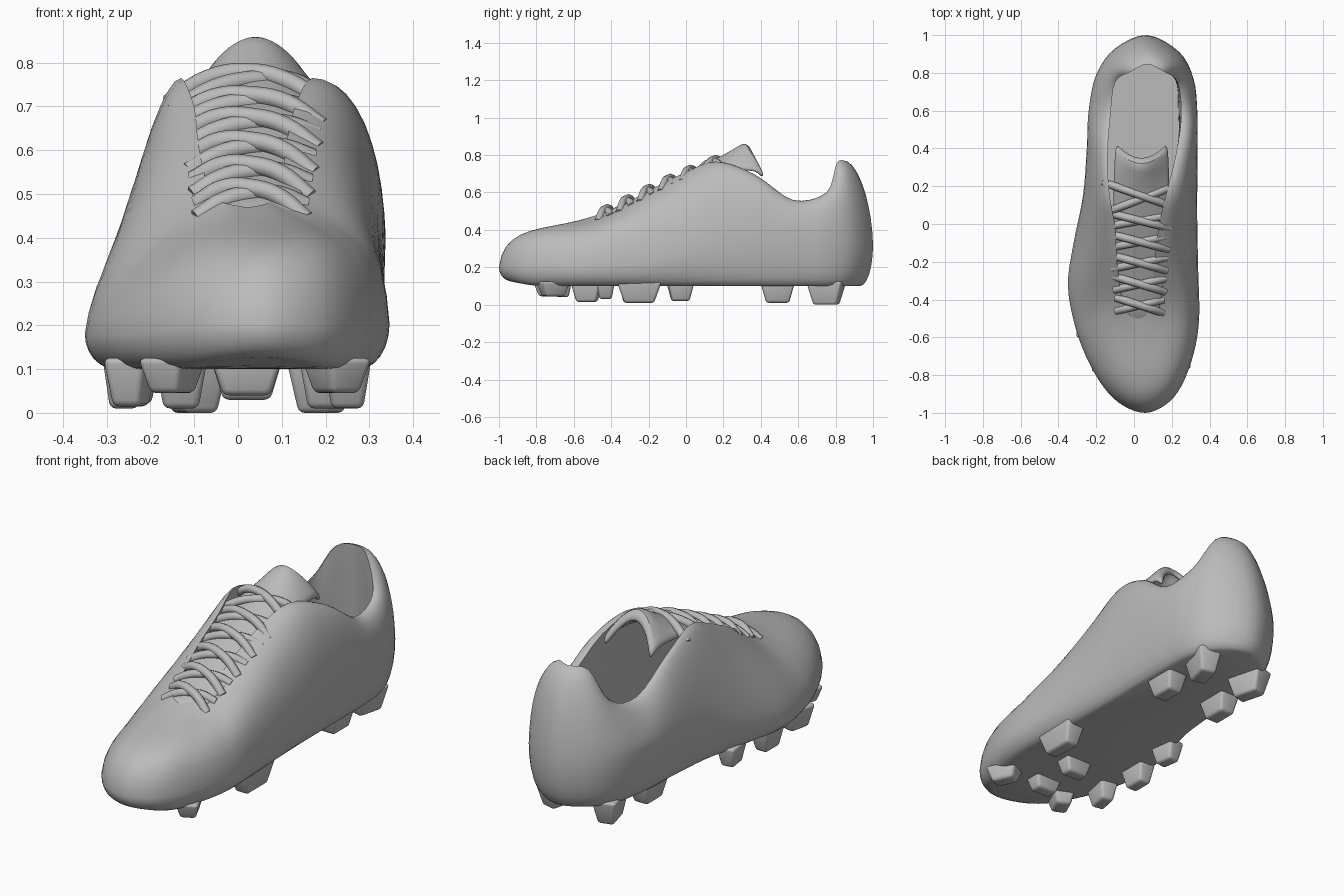
import bpy, bmesh, math
from mathutils import Vector

if "Cube" in bpy.data.objects:
    bpy.data.objects.remove(bpy.data.objects["Cube"])

grey = bpy.data.materials.new("plain_grey")
grey.diffuse_color = (0.5, 0.5, 0.5, 1)
grey.use_nodes = True
grey.node_tree.nodes["Principled BSDF"].inputs["Base Color"].default_value = grey.diffuse_color


def finish(obj, angle=50):
    obj.data.materials.append(grey)
    bpy.ops.object.select_all(action='DESELECT')
    obj.select_set(True)
    bpy.context.view_layer.objects.active = obj
    bpy.ops.object.shade_smooth_by_angle(angle=math.radians(angle))


def mesh_object(name, bm):
    bmesh.ops.recalc_face_normals(bm, faces=bm.faces)
    me = bpy.data.meshes.new(name)
    bm.to_mesh(me)
    bm.free()
    obj = bpy.data.objects.new(name, me)
    bpy.context.collection.objects.link(obj)
    return obj


def catmull(a, b, c, d, t):
    return [0.5 * (2 * q + (r - p) * t + (2 * p - 5 * q + 4 * r - s) * t * t
                   + (3 * q - p - 3 * r + s) * t ** 3) for p, q, r, s in zip(a, b, c, d)]


def bezier(p, t):
    u = 1 - t
    return p[0] * u ** 3 + p[1] * 3 * u * u * t + p[2] * 3 * u * t * t + p[3] * t ** 3


# Columns round the shoe: widest point (x, y, z), then top-edge point (x, y, z)
COLUMNS = [
    (.06, -1, .2, .02, -.50, .47), (.17, -.955, .2, .045, -.495, .473),
    (.25, -.86, .2, .065, -.48, .478),
    (.315, -.69, .2, .08, -.44, .488), (.345, -.5, .2, .10, -.36, .52),
    (.34, -.25, .22, .11, -.2, .61), (.335, 0, .28, .13, -.02, .70),
    (.335, .2, .36, .17, .16, .765), (.337, .4, .40, .22, .36, .70),
    (.335, .6, .40, .25, .57, .56), (.315, .77, .36, .23, .75, .60),
    (.24, .91, .33, .16, .805, .755), (.07, 1, .32, .07, .845, .77),
    (-.10, .93, .33, -.02, .805, .755), (-.2, .79, .36, -.10, .75, .60),
    (-.24, .6, .36, -.125, .57, .56), (-.25, .4, .34, -.14, .36, .69),
    (-.27, .15, .3, -.13, .16, .765), (-.32, -.1, .22, -.10, -.02, .70),
    (-.35, -.32, .18, -.09, -.2, .61), (-.315, -.53, .18, -.07, -.36, .52),
    (-.25, -.71, .18, -.05, -.44, .488), (-.16, -.865, .19, -.025, -.48, .478),
    (-.06, -.96, .2, 0, -.495, .473)]


def column_points(c):
    w, q = Vector(c[:3]), Vector(c[3:])
    inward = (Vector((.04, max(-.6, min(.6, w.y)), w.z)) - w).normalized()
    floor = .1 + .025 * max(0, (-w.y - .8) / .2) ** 2
    pts = []
    # sole edge curling up to the widest line
    for k in range(6):
        a = math.pi / 2 * (1 - k / 6)
        p = w + inward * .07 * (1 - math.cos(a))
        p.z = w.z - (w.z - floor) * math.sin(a)
        pts.append(p)
    # outer wall, fuller at the toe, up to the collar or throat edge
    rise = q.z - w.z
    flat = Vector((w.x - q.x, w.y - q.y, 0))
    toe = max(0, (-w.y - .55) / .45)
    p1 = w - flat * .05 + Vector((0, 0, rise * (.53 + .53 * w.x + .3 * toe)))
    drop = .3 * max(0, min(1, -q.y / .45))
    p2 = q + flat * (.4 + .3 * w.x + .1 * toe) - Vector((0, 0, rise * drop))
    pts += [bezier((w, p1, p2, q), k / 10) for k in range(11)]
    # lining down to the insole
    i = w + inward * .10
    i.z = .2
    low = q.lerp(i, .1) - Vector((0, 0, .06))
    pts += [bezier((q, low, q.lerp(i, .7), i), k / 6) for k in range(1, 7)]
    return pts


# Upper with sole, collar and lining
bm = bmesh.new()
n, sub = len(COLUMNS), 4
cols = []
for i in range(n):
    for s in range(sub):
        c = catmull(*[COLUMNS[(i + k) % n] for k in (-1, 0, 1, 2)], s / sub)
        cols.append([bm.verts.new(p) for p in column_points(c)])
for a, b in zip(cols, cols[1:] + cols[:1]):
    for k in range(len(a) - 1):
        bm.faces.new((a[k], b[k], b[k + 1], a[k + 1]))
bm.faces.new([c[0] for c in cols])
bm.faces.new([c[-1] for c in cols])
bmesh.ops.triangulate(bm, faces=[f for f in bm.faces if len(f.verts) > 4])
finish(mesh_object("upper", bm), 60)

# Tongue: arched sheet (y, z, half width, side drop, side shift back)
TONGUE = [(-.54, .455, .08, .01, 0), (-.35, .53, .12, .02, 0), (-.2, .605, .135, .02, 0),
          (-.03, .695, .15, .03, 0), (.1, .75, .155, .04, .01), (.2, .80, .155, .07, .03),
          (.28, .85, .15, .12, .07), (.32, .873, .145, .16, .09), (.36, .82, .13, .14, .07)]
bm = bmesh.new()
rows = []
for y, z, hw, drop, shift in TONGUE:
    rows.append([bm.verts.new((.04 + hw * u, y + shift * u * u, z - drop * u * u))
                 for u in [k / 6 - 1 for k in range(13)]])
for a, b in zip(rows, rows[1:]):
    for k in range(12):
        bm.faces.new((a[k], a[k + 1], b[k + 1], b[k]))
tongue = mesh_object("tongue", bm)
m = tongue.modifiers.new("thickness", 'SOLIDIFY')
m.thickness = .03
m.offset = -1
m = tongue.modifiers.new("smooth", 'SUBSURF')
m.levels = m.render_levels = 1
finish(tongue, 60)

# Laces: pairs of crossing cords
HEIGHTS = [(-.6, .45), (-.46, .49), (-.29, .57), (-.14, .645), (0, .71), (.16, .76), (.3, .74)]


def top_z(y):
    for (y0, z0), (y1, z1) in zip(HEIGHTS, HEIGHTS[1:]):
        if y <= y1:
            return z0 + (z1 - z0) * (y - y0) / (y1 - y0)


def lace(name, x0, y0, x1, y1, lift):
    cu = bpy.data.curves.new(name, 'CURVE')
    cu.dimensions = '3D'
    cu.bevel_depth = .021
    cu.bevel_resolution = 2
    cu.resolution_u = 5
    cu.use_fill_caps = True
    sp = cu.splines.new('BEZIER')
    sp.bezier_points.add(4)
    for k, bp in enumerate(sp.bezier_points):
        t = k / 4
        y = y0 + (y1 - y0) * t
        bp.co = (x0 + (x1 - x0) * t, y, top_z(y) - .045 + lift * math.sin(math.pi * t) ** .6)
        bp.handle_left_type = bp.handle_right_type = 'AUTO'
    obj = bpy.data.objects.new(name, cu)
    bpy.context.collection.objects.link(obj)
    bpy.ops.object.select_all(action='DESELECT')
    obj.select_set(True)
    bpy.context.view_layer.objects.active = obj
    bpy.ops.object.convert(target='MESH')
    finish(bpy.context.view_layer.objects.active)


for i in range(5):
    y = -.46 + .112 * i
    w = .125 + .009 * i
    lace(f"lace_over_{i + 1}", .03 - w, y + .07, .03 + w, y - .01, .055)
    lace(f"lace_under_{i + 1}", .03 - w, y, .03 + w, y + .06, .04)
lace("lace_over_top", -.16, .22, .21, .09, .065)
lace("lace_under_top", -.15, .06, .21, .20, .055)

# Studs: tapered blocks (x, y, bottom z, width x, length y, turn)
STUDS = [(-.15, -.73, .045, .10, .14, -25), (.225, -.71, .045, .10, .15, 25),
         (-.245, -.53, .015, .09, .15, -12), (-.26, -.28, .01, .09, .15, 0),
         (-.235, -.03, .02, .09, .13, 8), (.25, -.25, .01, .10, .22, 0),
         (.02, -.66, .04, .15, .09, 0), (.02, -.43, .03, .15, .09, 0),
         (-.13, .49, .01, .11, .17, 0), (.20, .49, .01, .11, .17, 0),
         (-.10, .75, 0, .11, .18, 15), (.19, .75, 0, .11, .18, -15)]
for i, (x, y, zb, w, l, turn) in enumerate(STUDS):
    bm = bmesh.new()
    bmesh.ops.create_cube(bm, size=1)
    for v in bm.verts:
        f = 1.1 if v.co.z > 0 else .72
        v.co = (v.co.x * w * f, v.co.y * l * f, .125 if v.co.z > 0 else zb)
    bmesh.ops.bevel(bm, geom=list(bm.edges), offset=.014, segments=3, profile=.5,
                    affect='EDGES')
    stud = mesh_object(f"stud_{i + 1}", bm)
    stud.location = (x, y, 0)
    stud.rotation_euler.z = math.radians(turn)
    finish(stud, 60)
